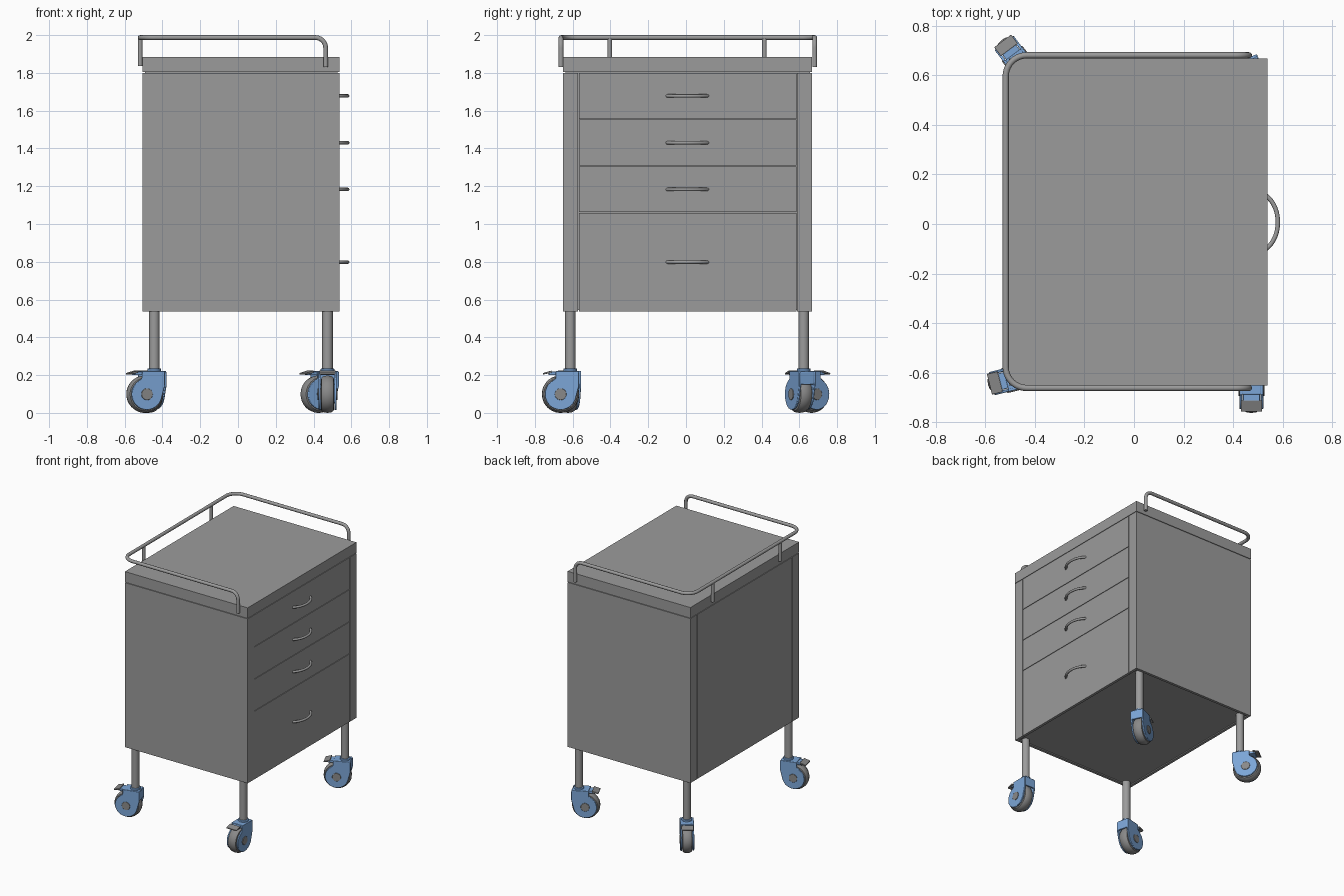
import bpy, bmesh, math
from mathutils import Vector, Matrix

if "Cube" in bpy.data.objects:
    bpy.data.objects.remove(bpy.data.objects["Cube"])

X0, X1, Y0, Y1 = -0.505, 0.538, -0.651, 0.668  # cabinet footprint
ZB, ZT, ZTOP = 0.537, 1.802, 1.885             # cabinet bottom, slab underside, slab top
YC = 0.007


def material(name, *rgb):
    m = bpy.data.materials.new(name)
    m.diffuse_color = (*rgb, 1)
    m.use_nodes = True
    m.node_tree.nodes["Principled BSDF"].inputs["Base Color"].default_value = m.diffuse_color
    return m


blue = material("blue_plastic", 0.2, 0.38, 0.68)
steel = material("grey_steel", 0.33, 0.33, 0.33)
rubber = material("dark_rubber", 0.25, 0.25, 0.25)


def finish(name, bm, bevel=0, mat=steel):
    bmesh.ops.recalc_face_normals(bm, faces=bm.faces)
    me = bpy.data.meshes.new(name)
    bm.to_mesh(me)
    bm.free()
    ob = bpy.data.objects.new(name, me)
    bpy.context.collection.objects.link(ob)
    me.materials.append(mat)
    if bevel:
        m = ob.modifiers.new("bevel", 'BEVEL')
        m.width, m.segments, m.limit_method = bevel, 2, 'ANGLE'
    return ob


def box(name, lo, hi, bevel=0, mat=steel):
    bm = bmesh.new()
    lo, hi = Vector(lo), Vector(hi)
    bmesh.ops.create_cube(bm, size=1, matrix=Matrix.Translation((lo + hi) / 2)
                          @ Matrix.Diagonal((*(hi - lo), 1)))
    return finish(name, bm, bevel, mat)


def prism(name, pts, vec, bevel=0, mat=steel):
    bm = bmesh.new()
    lo = [bm.verts.new(p) for p in pts]
    hi = [bm.verts.new(Vector(p) + Vector(vec)) for p in pts]
    bm.faces.new(lo)
    bm.faces.new(hi)
    for i in range(len(pts)):
        bm.faces.new((lo[i - 1], lo[i], hi[i], hi[i - 1]))
    return finish(name, bm, bevel, mat)


def cylinder(name, centre, r, depth, axis='Z', bevel=0, mat=steel):
    bm = bmesh.new()
    rot = Matrix.Rotation(math.pi / 2, 4, 'X') if axis == 'Y' else Matrix()
    bmesh.ops.create_cone(bm, cap_ends=True, segments=32, radius1=r, radius2=r, depth=depth,
                          matrix=Matrix.Translation(centre) @ rot)
    return finish(name, bm, bevel, mat)


def tube(name, pts, r):
    cu = bpy.data.curves.new(name, 'CURVE')
    cu.dimensions, cu.bevel_depth, cu.bevel_resolution, cu.use_fill_caps = '3D', r, 4, True
    cu.materials.append(steel)
    sp = cu.splines.new('POLY')
    sp.points.add(len(pts) - 1)
    for p, q in zip(sp.points, pts):
        p.co = (*q, 1)
    ob = bpy.data.objects.new(name, cu)
    bpy.context.collection.objects.link(ob)
    return ob


def fillet(corners, radii, n=10):
    """Round the right-angled inner corners of a path."""
    c = [Vector(p) for p in corners]
    out = [c[0]]
    for i, r in enumerate(radii, 1):
        a, b = (c[i - 1] - c[i]).normalized() * r, (c[i + 1] - c[i]).normalized() * r
        for k in range(n + 1):
            t = k / n * math.pi / 2
            out.append(c[i] + a * (1 - math.sin(t)) + b * (1 - math.cos(t)))
    return out + [c[-1]]


# Top slab and hidden core whose underside is the cabinet floor
G, T, R = 0.002, 0.02, 0.08
box("top_slab", (X0, Y0, ZT + G), (X1, Y1, ZTOP))
box("cabinet_core", (X0 + 0.012, Y0 + 0.012, ZB + 0.008), (X1 - 0.012, Y1 - 0.012, ZT + 0.004))

# Channel-shaped side panels with corner returns
for name, y, s in (("side_panel_front", Y0, 1), ("side_panel_rear", Y1, -1)):
    prof = [(X0, 0), (X1, 0), (X1, R), (X1 - T, R), (X1 - T, T), (X0 + T, T), (X0 + T, R), (X0, R)]
    prism(name, [(x, y + s * d, ZB) for x, d in prof], (0, 0, ZT - G - ZB))

# Drawers with bow handles, and back panel
ya, yb = Y0 + R + 2 * G, Y1 - R - 2 * G
levels = [ZB, 1.061, 1.307, 1.555, ZT]
half = math.radians(62)
for i, hz in enumerate((0.798, 1.183, 1.43, 1.678)):
    lo = levels[i] + (G if i else 0)
    box(f"drawer_{i + 1}", (X1 - T, ya, lo), (X1, yb, levels[i + 1] - G))
    arc = []
    for k in range(25):
        a = half * (k / 12 - 1)
        arc.append((X1 - 0.006 + 0.092 * (math.cos(a) - math.cos(half)),
                    YC + 0.108 * math.sin(a) / math.sin(half), hz))
    tube(f"drawer_handle_{i + 1}", arc, 0.009)
box("back_panel", (X0, ya, ZB), (X0 + T, yb, ZT - G))

# Guard rail with its two rear posts
zr, xr, xe, ra, rb = 1.987, -0.518, 0.464, -0.662, 0.681
tube("guard_rail", fillet([(xe, ra, 1.83), (xe, ra, zr), (xr, ra, zr), (xr, rb, zr),
                           (xe, rb, zr), (xe, rb, 1.83)], (0.055, 0.085, 0.085, 0.055)), 0.0125)
for i, y in enumerate((-0.403, 0.415)):
    cylinder(f"rail_post_{i + 1}", (xr, y, 1.91), 0.012, 0.145)


def caster_parts():
    """Caster at the origin, trailing along +x."""
    cx, cz, parts = 0.052, 0.099, []
    # Tyre: rounded profile spun about the axle
    bm = bmesh.new()
    prof = [(0, -0.034), (0.076, -0.034), (0.088, -0.032), (0.096, -0.02), (0.099, 0),
            (0.096, 0.02), (0.088, 0.032), (0.076, 0.034), (0, 0.034)]
    vs = [bm.verts.new((cx + r, y, cz)) for r, y in prof]
    es = [bm.edges.new(p) for p in zip(vs, vs[1:])]
    bmesh.ops.spin(bm, geom=vs + es, cent=(cx, 0, cz), axis=(0, 1, 0), angle=math.tau, steps=48)
    bmesh.ops.remove_doubles(bm, verts=bm.verts, dist=1e-5)
    parts.append(finish("caster_wheel", bm, 0, rubber))
    # Fork cheeks following the wheel, with a notch below the brake
    prof = [(-0.046, 0.145), (-0.046, 0.214), (-0.04, 0.222), (0.078, 0.222), (0.078, 0.2), (0.078, 0.182)]
    for k in range(21):
        a = math.radians(58 - 225 * k / 20)
        prof.append((cx + 0.083 * math.cos(a), cz + 0.083 * math.sin(a)))
    for s in (-1, 1):
        parts.append(prism("caster_fork_cheek", [(x, s * 0.036, z) for x, z in prof],
                           (0, s * 0.012, 0), 0.003, blue))
        parts.append(cylinder("caster_axle_cap", (cx, s * 0.045, cz), 0.031, 0.014, 'Y', 0.002, rubber))
    parts.append(box("caster_fork_crown", (-0.044, -0.04, 0.203), (0.076, 0.04, 0.222), 0.003, blue))
    parts.append(box("caster_fork_front", (-0.046, -0.04, 0.15), (-0.036, 0.04, 0.218), 0.003, blue))
    parts.append(cylinder("caster_swivel_collar", (0, 0, 0.226), 0.036, 0.018, 'Z', 0.003, blue))
    # Brake lever and pedal
    parts.append(box("brake_lever", (0.07, -0.034, 0.2), (0.116, 0.034, 0.218), 0.003, blue))
    wedge = [(0.1, 0.212), (0.145, 0.203), (0.145, 0.211), (0.1, 0.224)]
    parts.append(prism("brake_pedal", [(x, -0.043, z) for x, z in wedge], (0, 0.086, 0), 0.002, rubber))
    return parts


# Legs and casters, each swivelled differently
for name, x, y, ang in (("front_left", -0.443, -0.612, 194), ("rear_left", -0.443, 0.623, 127),
                        ("front_right", 0.474, -0.612, 270), ("rear_right", 0.474, 0.623, 205)):
    cylinder("leg_" + name, (x, y, 0.41), 0.028, 0.36)
    for ob in caster_parts():
        ob.name = ob.name.split(".")[0] + "_" + name
        ob.matrix_world = Matrix.Translation((x, y, 0)) @ Matrix.Rotation(math.radians(ang), 4, 'Z')

# Smooth shading with sharp edges kept
for ob in bpy.data.objects:
    ob.select_set(ob.type == 'MESH')
bpy.context.view_layer.objects.active = bpy.data.objects["top_slab"]
bpy.ops.object.shade_smooth_by_angle(angle=math.radians(35))
